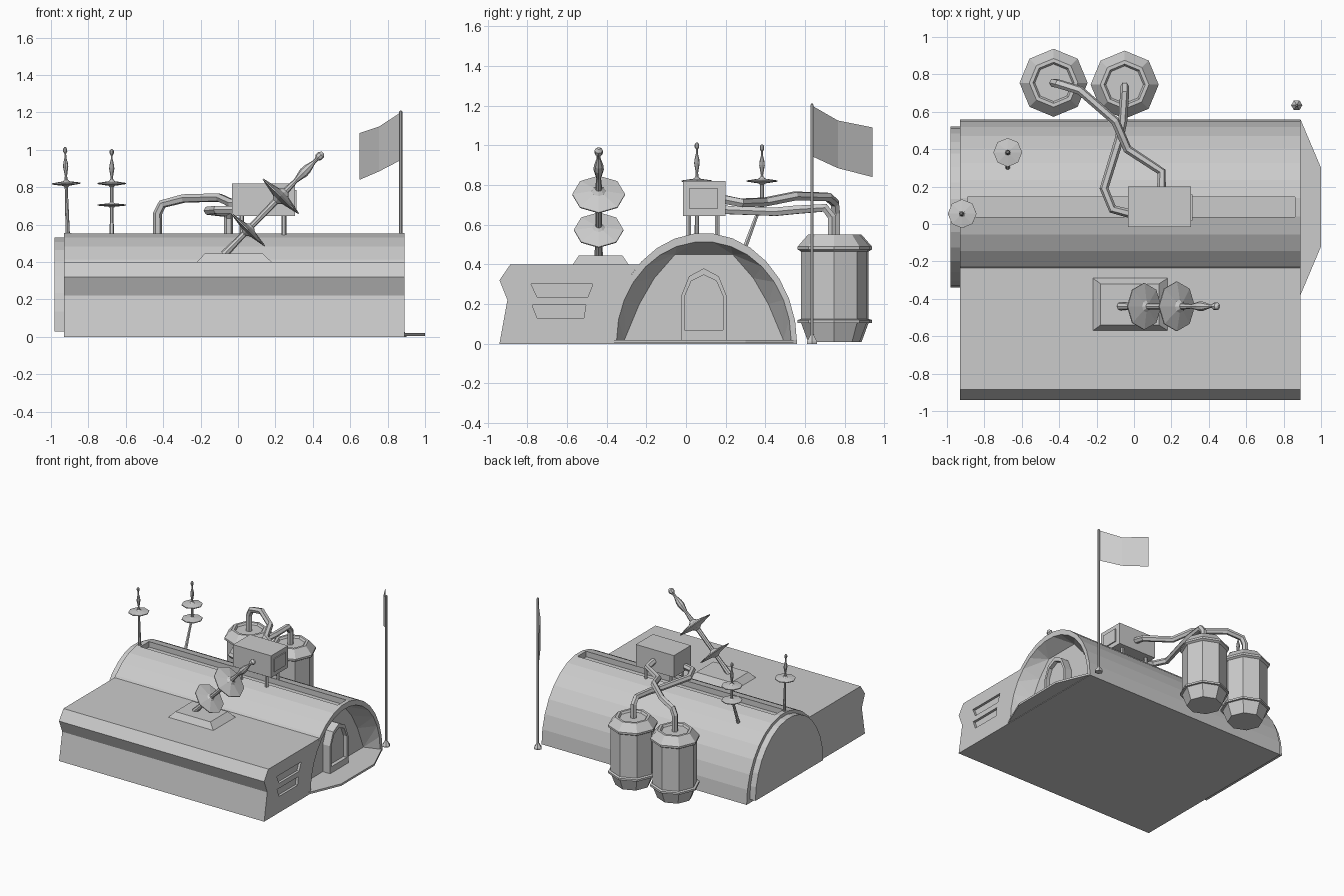
import bpy, bmesh, math
from mathutils import Vector

if "Cube" in bpy.data.objects:
    bpy.data.objects.remove(bpy.data.objects["Cube"])

grey = bpy.data.materials.new("plain_grey")
grey.use_nodes = True
COLOUR = (0.6, 0.6, 0.6, 1)
grey.diffuse_color = COLOUR
grey.node_tree.nodes["Principled BSDF"].inputs["Base Color"].default_value = COLOUR


def finish(name, bm):
    bmesh.ops.recalc_face_normals(bm, faces=bm.faces)
    me = bpy.data.meshes.new(name)
    bm.to_mesh(me)
    bm.free()
    me.materials.append(grey)
    ob = bpy.data.objects.new(name, me)
    bpy.context.collection.objects.link(ob)
    return ob


def prism(name, outline, start, depth):
    """Extrude a closed outline of 3D points along a vector."""
    bm = bmesh.new()
    face = bm.faces.new([bm.verts.new(Vector(p) + Vector(start)) for p in outline])
    new = bmesh.ops.extrude_face_region(bm, geom=[face])["geom"]
    bmesh.ops.translate(bm, vec=depth, verts=[g for g in new if isinstance(g, bmesh.types.BMVert)])
    return finish(name, bm)


def along_x(name, yz, x0, x1):
    return prism(name, [(0, y, z) for y, z in yz], (x0, 0, 0), (x1 - x0, 0, 0))


def hull(name, points):
    bm = bmesh.new()
    for p in points:
        bm.verts.new(p)
    bmesh.ops.convex_hull(bm, input=bm.verts)
    bmesh.ops.dissolve_limit(bm, angle_limit=0.01, verts=bm.verts, edges=bm.edges)
    return finish(name, bm)


def box(name, lo, hi):
    return prism(name, [(lo[0], lo[1], 0), (hi[0], lo[1], 0), (hi[0], hi[1], 0), (lo[0], hi[1], 0)],
                 (0, 0, lo[2]), (0, 0, hi[2] - lo[2]))


def lathe(name, profile, base, axis=(0, 0, 1), sides=8):
    """Revolve (radius, distance) pairs about an axis from a base point."""
    bm = bmesh.new()
    turn = Vector(axis).to_track_quat('Z', 'Y')
    rings = []
    for r, t in profile:
        rings.append([bm.verts.new(Vector(base) + turn @ Vector(
            (r * math.cos(a), r * math.sin(a), t)))
            for a in [math.tau * i / sides for i in range(sides)]])
    for lower, upper in zip(rings, rings[1:]):
        for i in range(sides):
            j = (i + 1) % sides
            bm.faces.new((lower[i], lower[j], upper[j], upper[i]))
    bm.faces.new(rings[0][::-1])
    bm.faces.new(rings[-1])
    return finish(name, bm)


def cut(target, cutter):
    mod = target.modifiers.new("cut", 'BOOLEAN')
    mod.operation, mod.solver, mod.object = 'DIFFERENCE', 'EXACT', cutter
    cutter.hide_render = True
    bpy.context.view_layer.objects.active = target
    bpy.ops.object.modifier_apply(modifier=mod.name)
    bpy.data.objects.remove(cutter)


def pipe(name, points, radius):
    cu = bpy.data.curves.new(name, 'CURVE')
    cu.dimensions = '3D'
    cu.bevel_depth, cu.bevel_resolution, cu.use_fill_caps = radius, 1, True
    sp = cu.splines.new('POLY')
    sp.points.add(len(points) - 1)
    for p, co in zip(sp.points, points):
        p.co = (*co, 1)
    sp.use_smooth = False
    cu.materials.append(grey)
    bpy.context.collection.objects.link(bpy.data.objects.new(name, cu))


def arch(half, height, base=0.0, count=15):
    """Half-ellipse outline in y and z, from the front foot over to the back."""
    return [(MID - half * math.cos(math.pi * i / count),
             base + (height - base) * math.sin(math.pi * i / count)) for i in range(count + 1)]


MID, BACK, FRONT = 0.09, -0.93, 0.89

# Arched hall with a tapered entrance recess and a roof slot
outline = arch(0.47, 0.558)
hall = along_x("hall", outline, BACK, FRONT)
inner = [(0.40, 0.02), (0.365, 0.1), (0.325, 0.2), (0.25, 0.33), (0.145, 0.45)]
cut(hall, hull("recess_cutter",
               [(FRONT + 0.001, y, z) for y, z in arch(0.44, 0.515, 0.02)] +
               [(FRONT - 0.12, MID + s * y, z) for y, z in inner for s in (-1, 1)]))
cut(hall, box("slot_cutter", (-0.89, 0.037, 0.51), (0.86, 0.145, 0.6)))
along_x("end_cap", arch(0.43, 0.533, 0.03), -0.98, BACK)

# Entrance door and porch
door = [(-0.115, 0.02), (-0.115, 0.24), (-0.075, 0.34), (0, 0.38),
        (0.075, 0.34), (0.115, 0.24), (0.115, 0.02)]
frame = along_x("door_frame", [(MID + y, z) for y, z in door], 0.765, 0.835)
cut(frame, along_x("door_cutter", [(MID + y * 0.84, 0.07 + (z - 0.02) * 0.77) for y, z in door],
                   0.805, 0.9))
prism("porch", [(0.77, -0.36, 0), (FRONT, -0.38, 0), (1, -0.12, 0), (1, 0.3, 0),
                (FRONT, 0.56, 0), (0.77, 0.54, 0)], (0, 0, 0.004), (0, 0, 0.016))

# Side block following the hall wall, with two slanted window recesses
wall = [p for p in outline if p[0] < MID and p[1] < 0.39]
block = along_x("side_block", [(-0.94, 0), (-0.90, 0.22), (-0.94, 0.32), (-0.885, 0.4),
                               (-0.236, 0.4)] + wall[::-1], BACK, FRONT)
for top, bottom in (((-0.78, -0.47, 0.3), (-0.75, -0.495, 0.235)),
                    ((-0.775, -0.505, 0.195), (-0.75, -0.515, 0.13))):
    cut(block, along_x("window_cutter", [(top[0], top[2]), (top[1], top[2]),
                                         (bottom[1], bottom[2]), (bottom[0], bottom[2])],
                       FRONT - 0.02, FRONT + 0.05))

# Roof machine box on four legs
box("machine_box", (-0.033, -0.015, 0.645), (0.305, 0.2, 0.82))
box("machine_panel", (0.3, 0.018, 0.68), (0.313, 0.158, 0.785))
for x in (0.02, 0.245):
    for y in (0.015, 0.157):
        lathe("machine_leg", [(0.013, 0), (0.013, 0.13)], (x, y, 0.53), sides=6)

# Storage tanks and their pipes
tank = [(0.13, 0.01), (0.165, 0.105), (0.182, 0.105), (0.182, 0.12), (0.165, 0.125),
        (0.165, 0.465), (0.182, 0.475), (0.182, 0.49), (0.13, 0.55), (0.11, 0.55), (0.10, 0.535)]
for x, y in ((-0.43, 0.755), (-0.05, 0.745)):
    lathe("tank", tank, (x, y, 0))
pipe("long_pipe", [(-0.43, 0.755, 0.52), (-0.43, 0.755, 0.66), (-0.405, 0.75, 0.71),
                   (-0.29, 0.715, 0.74), (-0.1, 0.55, 0.745), (-0.035, 0.4, 0.715),
                   (0.147, 0.28, 0.71), (0.147, 0.18, 0.73)], 0.024)
pipe("short_pipe", [(-0.05, 0.735, 0.52), (-0.05, 0.735, 0.64), (-0.05, 0.7, 0.685),
                    (-0.06, 0.55, 0.675), (-0.08, 0.45, 0.665), (-0.16, 0.19, 0.675),
                    (-0.115, 0.08, 0.68), (-0.02, 0.055, 0.68)], 0.024)


def dish(r, t, thick, mast):
    """Thin double cone around a mast."""
    return [(mast, t - thick), (mast * 2, t - thick * 0.6), (r, t - 0.003),
            (r, t + 0.003), (mast * 2, t + thick * 0.6), (mast, t + thick)]


# Large tilted antenna on its plinth
hull("antenna_plinth", [(x, y, 0.4) for x in (-0.22, 0.18) for y in (-0.29, -0.57)] +
     [(x, y, 0.445) for x in (-0.178, 0.133) for y in (-0.32, -0.54)])
lathe("tilted_antenna", [(0.022, 0), (0.017, 0.1)] + dish(0.125, 0.185, 0.03, 0.016) +
      dish(0.133, 0.435, 0.04, 0.018) +
      [(0.012, 0.55), (0.026, 0.61), (0.024, 0.64), (0.01, 0.69), (0.01, 0.71),
       (0.021, 0.725), (0.021, 0.745), (0.008, 0.76)],
      (-0.075, -0.44, 0.44), (0.525, 0, 0.54))

# Two slim roof antennas
tip = [(0.006, 0.33), (0.014, 0.38), (0.012, 0.4), (0.005, 0.43), (0.005, 0.45),
       (0.011, 0.46), (0.011, 0.475), (0.004, 0.485)]
lathe("end_antenna", [(0.012, 0), (0.008, 0.25)] + dish(0.077, 0.29, 0.02, 0.009) + tip,
      (-0.91, 0.055, 0.53), (-0.03, 0, 1))
lathe("rear_antenna_foot", [(0.013, 0), (0.009, 0.23)], (-0.675, 0.295, 0.48), (0, 0.37, 1), 6)
lathe("rear_antenna", [(0.009, 0.15)] + dish(0.077, 0.185, 0.015, 0.009) +
      dish(0.077, 0.3, 0.02, 0.009) + tip, (-0.675, 0.383, 0.52))

# Flag on its pole
lathe("flag_pole", [(0.03, 0), (0.03, 0.012), (0.015, 0.035), (0.009, 0.045),
                    (0.009, 1.205), (0.004, 1.21)], (0.87, 0.635, 0), sides=6)
bm = bmesh.new()
columns = [[bm.verts.new((x, y, z)) for z in (low, high)] for x, y, low, high in
           ((0.87, 0.635, 0.945, 1.2), (0.755, 0.765, 0.885, 1.125), (0.65, 0.94, 0.84, 1.09))]
for a, b in zip(columns, columns[1:]):
    bm.faces.new((a[0], b[0], b[1], a[1]))
finish("flag", bm)
